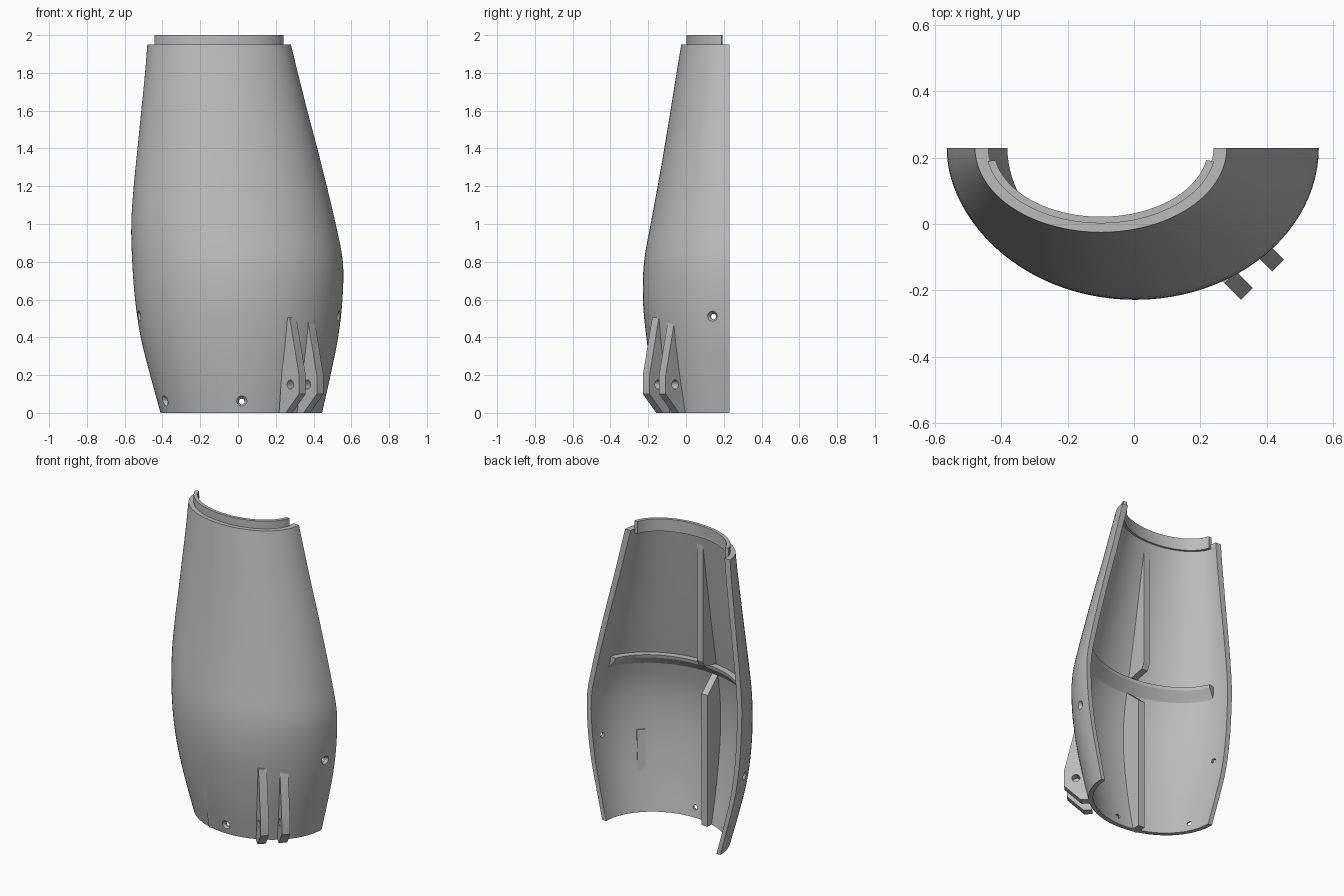
import bpy, bmesh, math
from mathutils import Vector

if "Cube" in bpy.data.objects:
    bpy.data.objects.remove(bpy.data.objects["Cube"])

grey = bpy.data.materials.new("plain_grey")
grey.use_nodes = True
grey.diffuse_color = (0.5, 0.5, 0.5, 1)
grey.node_tree.nodes["Principled BSDF"].inputs["Base Color"].default_value = (0.5, 0.5, 0.5, 1)

BACK = 0.23          # plane of the open back
SHELL_TOP = 1.95
# stations of the shell: height, right edge x, left edge x, front y
STATIONS = [
    (0.0, -0.41, 0.445, -0.14), (0.2, -0.465, 0.49, -0.18),
    (0.4, -0.515, 0.53, -0.21), (0.6, -0.545, 0.553, -0.228),
    (0.8, -0.56, 0.555, -0.222), (1.0, -0.565, 0.517, -0.187),
    (1.2, -0.552, 0.47, -0.15), (1.4, -0.532, 0.42, -0.115),
    (1.6, -0.512, 0.367, -0.082), (1.8, -0.492, 0.317, -0.05),
    (SHELL_TOP, -0.48, 0.28, -0.025),
]


def section(z):
    """Smoothly interpolated right x, left x and front y at a height."""
    last = len(STATIONS) - 1
    i = max(k for k in range(last) if STATIONS[k][0] <= z or k == 0)
    a, b = STATIONS[i], STATIONS[i + 1]
    p, q = STATIONS[max(i - 1, 0)], STATIONS[min(i + 2, last)]
    h = b[0] - a[0]
    t = min((z - a[0]) / h, 1)
    out = []
    for k in (1, 2, 3):
        m0 = (b[k] - p[k]) / (b[0] - p[0]) * h
        m1 = (q[k] - a[k]) / (q[0] - a[0]) * h
        out.append((2*t**3 - 3*t**2 + 1) * a[k] + (t**3 - 2*t**2 + t) * m0
                   + (3*t**2 - 2*t**3) * b[k] + (t**3 - t**2) * m1)
    return out


def wall(z):
    return 0.028 + 0.012 * z / SHELL_TOP


def wall_point(z, angle, inset):
    x0, x1, front = section(z)
    return Vector(((x0 + x1) / 2 - ((x1 - x0) / 2 - inset) * math.cos(angle),
                   BACK - (BACK - front - inset) * math.sin(angle), z))


def loft(name, loops):
    """Skin a row of closed loops and cap both ends."""
    bm = bmesh.new()
    rows = [[bm.verts.new(p) for p in loop] for loop in loops]
    n = len(rows[0])
    for a, b in zip(rows, rows[1:]):
        for i in range(n):
            j = (i + 1) % n
            bm.faces.new((a[i], a[j], b[j], b[i]))
    bm.faces.new(rows[0][::-1])
    bm.faces.new(rows[-1])
    bmesh.ops.recalc_face_normals(bm, faces=bm.faces)
    mesh = bpy.data.meshes.new(name)
    bm.to_mesh(mesh)
    bm.free()
    mesh.materials.append(grey)
    obj = bpy.data.objects.new(name, mesh)
    bpy.context.collection.objects.link(obj)
    return obj


def activate(obj):
    bpy.ops.object.select_all(action='DESELECT')
    obj.select_set(True)
    bpy.context.view_layer.objects.active = obj


def drill(obj, centre, direction, rings):
    """Cut a round hole given (distance along direction, radius) rings."""
    d = Vector(direction).normalized()
    side = d.cross(Vector((0, 0, 1))).normalized()
    up = side.cross(d)
    turn = [k * math.tau / 20 for k in range(20)]
    cutter = loft("hole_cutter", [
        [Vector(centre) + d * s + (side * math.cos(a) + up * math.sin(a)) * r for a in turn]
        for s, r in rings])
    cutter.hide_render = True
    mod = obj.modifiers.new("hole", 'BOOLEAN')
    mod.operation, mod.solver, mod.object = 'DIFFERENCE', 'EXACT', cutter
    activate(obj)
    bpy.ops.object.modifier_apply(modifier=mod.name)
    bpy.data.objects.remove(cutter)


def smooth(obj):
    activate(obj)
    bpy.ops.object.shade_smooth_by_angle(angle=math.radians(30))


def arc(start, end, n=48):
    return [start + (end - start) * k / n for k in range(n + 1)]


# Half shell
angles = arc(0, math.pi)
heights = arc(0, SHELL_TOP, 39)
shell = loft("half_shell", [
    [wall_point(z, a, 0) for a in angles] + [wall_point(z, a, wall(z)) for a in angles[::-1]]
    for z in heights])

# Countersunk screw holes
for x, z, side in ((0.02, 0.06, 0), (-0.385, 0.06, 0), (0, 0.51, -1), (0, 0.51, 1)):
    x0, x1, front = section(z)
    mid, rx, ry = (x0 + x1) / 2, (x1 - x0) / 2, BACK - front
    if side:
        angle = math.asin(0.09 / ry)
        angle = angle if side < 0 else math.pi - angle
    else:
        angle = math.acos((mid - x) / rx)
    p = wall_point(z, angle, 0)
    normal = Vector(((p.x - mid) / rx**2, (p.y - BACK) / ry**2, 0))
    drill(shell, p, normal, [(-0.08, 0.015), (-0.018, 0.015), (0.004, 0.03), (0.03, 0.03)])
smooth(shell)

# Joining lip on the top rim
lip_angles = arc(0.18, math.pi - 0.18)


def lip_loop(z):
    return [Vector((-0.1 - rx * math.cos(a), BACK - ry * math.sin(a), z))
            for rx, ry, row in ((0.347, 0.228, lip_angles), (0.323, 0.208, lip_angles[::-1]))
            for a in row]


smooth(loft("top_lip", [lip_loop(1.92), lip_loop(2.0)]))

# Inner ledge with a sloping underside
smooth(loft("inner_ledge", [
    [wall_point(1.03, a, 0.02), wall_point(1.03, a, 0.075),
     wall_point(1.01, a, 0.075), wall_point(0.93, a, 0.02)]
    for a in arc(0.28, math.pi - 0.28)]))


# Upright stiffening webs inside the front wall
def web(name, low, high, inner):
    profile = [(section(z)[2] + wall(z) / 2, z) for z in arc(low, high, 16)] + inner
    loft(name, [[Vector((x, y, z)) for y, z in profile] for x in (-0.122, -0.078)])


web("lower_web", 0.0, 0.97, [(-0.05, 0.86), (-0.05, 0.0)])
web("upper_web", 1.03, 1.9, [(0.0, 1.9), (0.0, 1.1), (-0.02, 1.06)])

# Pair of hinge lugs standing out from the shell
OUT = Vector((1, -1, 0)).normalized()
ACROSS = Vector((1, 1, 0)).normalized()
LUG = [(0.24, 0), (0.29, 0), (0.39, 0.1), (0.39, 0.2), (0.32, 0.505), (0.29, 0.505)]
for name, t, shift in (("inner_lug", 0.092, 0), ("outer_lug", 0.219, 0.006)):
    lug = loft(name, [[OUT * (u + shift) + ACROSS * (t + e) + Vector((0, 0, z)) for u, z in LUG]
                      for e in (-0.025, 0.025)])
    drill(lug, OUT * 0.325 + ACROSS * t + Vector((0, 0, 0.15)), ACROSS,
          [(-0.04, 0.024), (0.04, 0.024)])
    smooth(lug)
